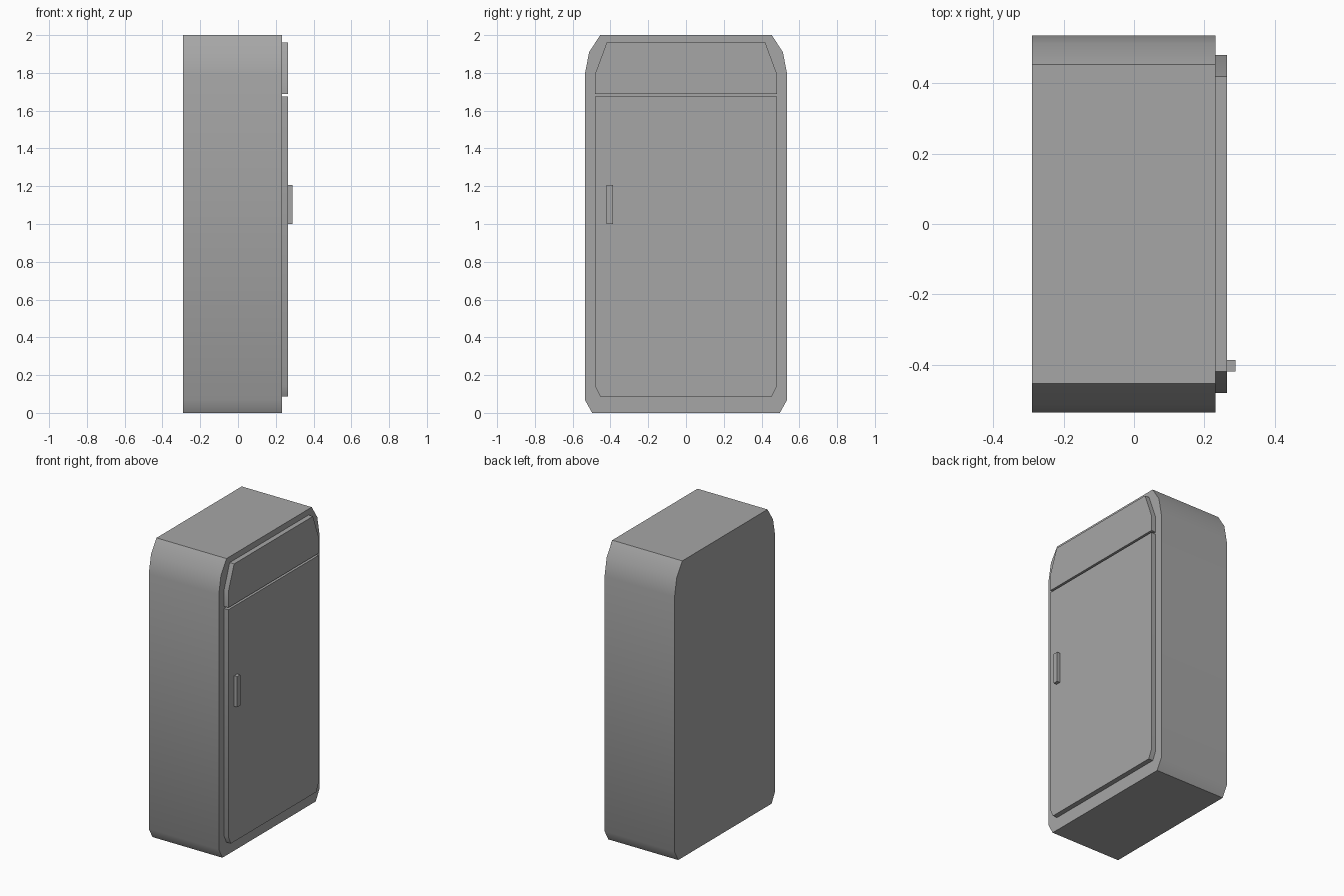
import bpy
import bmesh
import math

default_cube = bpy.data.objects.get("Cube")
if default_cube:
    bpy.data.objects.remove(default_cube, do_unlink=True)

grey = bpy.data.materials.new("plain grey")
grey.use_nodes = True
colour = (0.38, 0.38, 0.38, 1)
grey.diffuse_color = colour
grey.node_tree.nodes["Principled BSDF"].inputs["Base Color"].default_value = colour


def slab(name, outline, back, front):
    """Extrude a closed (y, z) outline along x, from back to front."""
    bm = bmesh.new()
    face = bm.faces.new([bm.verts.new((back, y, z)) for y, z in outline])
    new = bmesh.ops.extrude_face_region(bm, geom=[face])["geom"]
    moved = [v for v in new if isinstance(v, bmesh.types.BMVert)]
    bmesh.ops.translate(bm, verts=moved, vec=(front - back, 0, 0))
    bmesh.ops.recalc_face_normals(bm, faces=bm.faces)
    mesh = bpy.data.meshes.new(name)
    bm.to_mesh(mesh)
    bm.free()
    mesh.materials.append(grey)
    obj = bpy.data.objects.new(name, mesh)
    bpy.context.collection.objects.link(obj)
    bpy.ops.object.select_all(action='DESELECT')
    obj.select_set(True)
    bpy.context.view_layer.objects.active = obj
    bpy.ops.object.shade_smooth_by_angle(angle=math.radians(31))
    return obj


def mirrored(half):
    """Complete a half outline, listed bottom to top, on the other side."""
    return half + [(-y, z) for y, z in reversed(half)]


# Cabinet with chamfered corners
slab("cabinet", mirrored([(0.497, 0), (0.536, 0.07), (0.536, 1.79),
                          (0.513, 1.91), (0.454, 2)]), -0.29, 0.232)

# Doors
slab("lower_door", mirrored([(0.455, 0.088), (0.481, 0.142), (0.481, 1.674)]),
     0.232, 0.265)
slab("upper_door", mirrored([(0.481, 1.688), (0.481, 1.795), (0.42, 1.96)]),
     0.232, 0.265)

# Handle on the lower door
slab("handle", [(-0.42, 1), (-0.387, 1), (-0.387, 1.206), (-0.42, 1.206)],
     0.265, 0.288)
